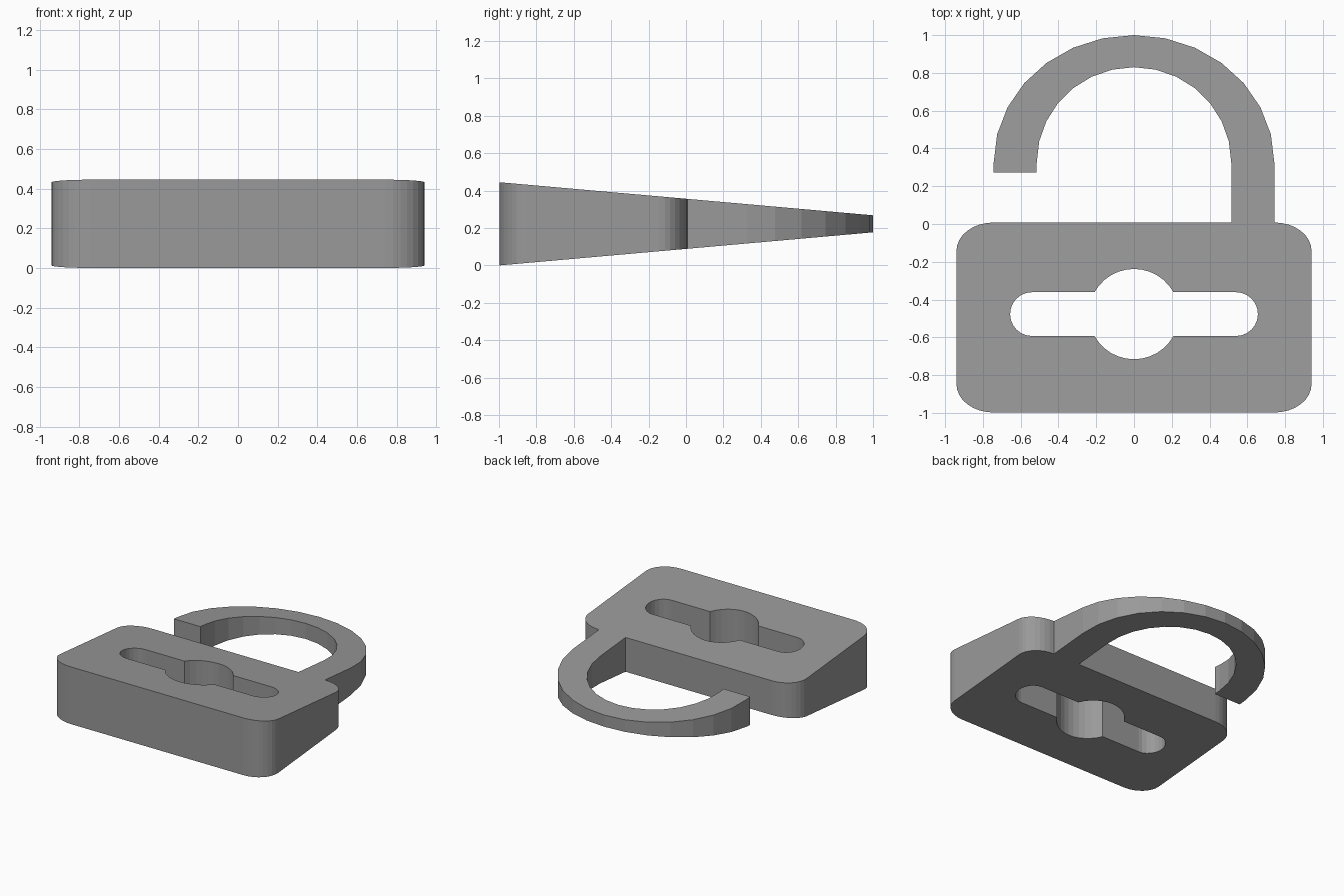
import bpy, bmesh
from math import cos, sin, radians, asin, degrees

if "Cube" in bpy.data.objects:
    bpy.data.objects.remove(bpy.data.objects["Cube"])


def arc(cx, cy, rx, ry, start, end, steps):
    """Points along an elliptical arc, angles in degrees."""
    angles = [radians(start + (end - start) * i / steps) for i in range(steps + 1)]
    return [(cx + rx * cos(a), cy + ry * sin(a)) for a in angles]


# Outer profile: rounded body with the open shackle growing from its right side
W, TOP, BOTTOM, RX, RY = 0.94, 0.008, -0.998, 0.197, 0.15
SHACKLE_Y, TIP_Y, SHACKLE_R = 0.325, 0.273, 0.743
outline = arc(W - RX, BOTTOM + RY, RX, RY, -90, 0, 8)
outline += arc(W - RX, TOP - RY, RX, RY, 0, 90, 8)
outline += arc(0, SHACKLE_Y, SHACKLE_R, 0.675, 0, 180, 14)
outline += [(-SHACKLE_R, TIP_Y), (-0.515, TIP_Y)]
outline += arc(0, SHACKLE_Y, 0.515, 0.505, 180, 0, 14)
outline += [(0.515, TOP)]
outline += arc(-W + RX, TOP - RY, RX, RY, 90, 180, 8)
outline += arc(-W + RX, BOTTOM + RY, RX, RY, 180, 270, 8)

# Keyhole profile: round hole crossed by a round-ended slot
KEY_Y, KEY_R, SLOT_R, SLOT_X = -0.477, 0.239, 0.116, 0.54
meet = degrees(asin(SLOT_R / KEY_R))
keyhole = arc(SLOT_X, KEY_Y, SLOT_R, SLOT_R, -90, 90, 12)
keyhole += arc(0, KEY_Y, KEY_R, KEY_R, meet, 180 - meet, 12)
keyhole += arc(-SLOT_X, KEY_Y, SLOT_R, SLOT_R, 90, 270, 12)
keyhole += arc(0, KEY_Y, KEY_R, KEY_R, 180 + meet, 360 - meet, 12)

# Filled, extruded plate
curve = bpy.data.curves.new("padlock", 'CURVE')
curve.dimensions = '2D'
curve.fill_mode = 'BOTH'
curve.extrude = 0.5
for points in (outline, keyhole):
    spline = curve.splines.new('POLY')
    spline.points.add(len(points) - 1)
    for p, (x, y) in zip(spline.points, points):
        p.co = (x, y, 0, 1)
    spline.use_cyclic_u = True
padlock = bpy.data.objects.new("padlock", curve)
bpy.context.collection.objects.link(padlock)
bpy.context.view_layer.objects.active = padlock
padlock.select_set(True)
bpy.ops.object.convert(target='MESH')

# Wedge taper: thick at the front, thin at the shackle top
bm = bmesh.new()
bm.from_mesh(padlock.data)
bmesh.ops.remove_doubles(bm, verts=bm.verts, dist=0.0005)
for v in bm.verts:
    half = 0.134 - 0.0885 * v.co.y
    v.co.z = 0.2225 + (half if v.co.z > 0 else -half)
bmesh.ops.recalc_face_normals(bm, faces=bm.faces)
for f in bm.faces:
    f.smooth = False
    f.material_index = 0
bm.to_mesh(padlock.data)
bm.free()

# Dark grey metal
metal = bpy.data.materials.new("dark_grey_metal")
metal.diffuse_color = (0.32, 0.32, 0.32, 1)
metal.use_nodes = True
metal.node_tree.nodes["Principled BSDF"].inputs["Base Color"].default_value = metal.diffuse_color
padlock.data.materials.clear()
padlock.data.materials.append(metal)
